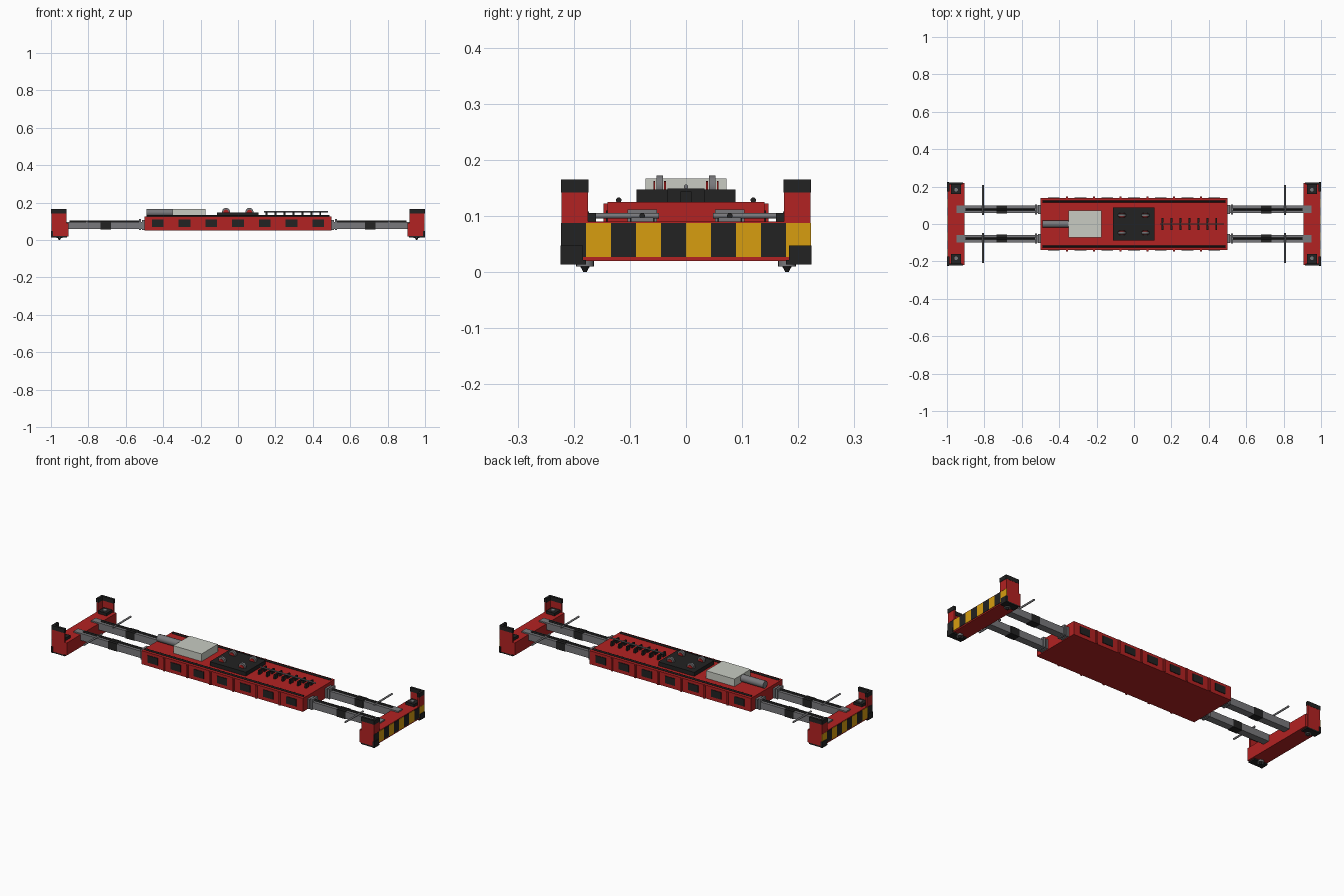
import bpy, bmesh, math
from mathutils import Matrix, Vector

old = bpy.data.objects.get("Cube")
if old:
    bpy.data.objects.remove(old, do_unlink=True)


def material(name, r, g, b):
    m = bpy.data.materials.new(name)
    m.use_nodes = True
    m.diffuse_color = (r, g, b, 1)
    m.node_tree.nodes["Principled BSDF"].inputs["Base Color"].default_value = (r, g, b, 1)
    return m


RED = material("red paint", 0.45, 0.016, 0.016)
BLACK = material("black rubber", 0.016, 0.016, 0.016)
YELLOW = material("hazard yellow", 0.68, 0.34, 0.005)
STEEL = material("grey steel", 0.19, 0.19, 0.2)
PALE = material("pale cabinet grey", 0.58, 0.6, 0.54)


def finish(name, bm, mat):
    bmesh.ops.recalc_face_normals(bm, faces=bm.faces)
    mesh = bpy.data.meshes.new(name)
    bm.to_mesh(mesh)
    bm.free()
    mesh.materials.append(mat)
    obj = bpy.data.objects.new(name, mesh)
    bpy.context.collection.objects.link(obj)
    return obj


def box(name, mat, x, y, z):
    """Box spanning the (low, high) ranges x, y and z."""
    bm = bmesh.new()
    spans = [sorted(r) for r in (x, y, z)]
    size = [b - a for a, b in spans]
    centre = Vector([(a + b) / 2 for a, b in spans])
    bmesh.ops.create_cube(bm, size=1, matrix=Matrix.Translation(centre) @ Matrix.Diagonal((*size, 1)))
    return finish(name, bm, mat)


def rod(name, mat, start, end, r1, r2=None, sides=16):
    """Cylinder or cone running from start to end."""
    a, b = Vector(start), Vector(end)
    bm = bmesh.new()
    turn = (b - a).to_track_quat('Z', 'Y').to_matrix().to_4x4()
    bmesh.ops.create_cone(bm, cap_ends=True, segments=sides, radius1=r1,
                          radius2=r1 if r2 is None else r2, depth=(b - a).length,
                          matrix=Matrix.Translation((a + b) / 2) @ turn)
    for f in bm.faces:
        f.smooth = len(f.verts) == 4
    for e in bm.edges:
        e.smooth = all(len(f.verts) == 4 for f in e.link_faces)
    return finish(name, bm, mat)


# Central frame with side ribs, inspection panels and top hoses
box("main_frame", RED, (-0.5, 0.5), (-0.14, 0.14), (0.05, 0.125))
for s in (-1, 1):
    for i in range(7):
        x = (i - 3) * 0.143
        box("side_panel", BLACK, (x - 0.031, x + 0.031), (s * 0.139, s * 0.143), (0.07, 0.11))
    for i in range(6):
        x = (i - 2.5) * 0.143
        box("side_rib", RED, (x - 0.005, x + 0.005), (s * 0.139, s * 0.147), (0.05, 0.122))
    rod("frame_hose", BLACK, (-0.49, s * 0.12, 0.128), (0.49, s * 0.12, 0.128), 0.005, sides=10)

# Power cabinet and its motor
box("cabinet", PALE, (-0.35, -0.175), (-0.072, 0.072), (0.125, 0.167))
rod("motor", STEEL, (-0.49, 0, 0.146), (-0.35, 0, 0.146), 0.02, sides=20)

# Lifting platform with four sheaves between cheek plates
box("lifting_platform", BLACK, (-0.113, 0.11), (-0.088, 0.088), (0.125, 0.147))
for x in (-0.064, 0.061):
    for y in (-0.047, 0.047):
        rod("sheave", STEEL, (x, y - 0.006, 0.151), (x, y + 0.006, 0.151), 0.021, sides=20)
        for s in (-1, 1):
            rod("sheave_cheek", RED, (x, y + s * 0.008, 0.147), (x, y + s * 0.011, 0.147), 0.015)

# Cable run with clamps
for i in range(7):
    x = 0.152 + i * 0.048
    for s in (-1, 1):
        box("cable_clamp", BLACK, (x - 0.005, x + 0.005), (s * 0.009, s * 0.033), (0.125, 0.147))
    box("clamp_bridge", BLACK, (x - 0.004, x + 0.004), (-0.033, 0.033), (0.143, 0.149))
rod("control_cable", STEEL, (0.14, 0, 0.152), (0.48, 0, 0.152), 0.004, sides=10)

for e in (-1, 1):
    # Telescopic beams
    for s in (-1, 1):
        y = s * 0.078
        box("telescopic_beam", STEEL, (e * 0.49, e * 0.95), (y - 0.02, y + 0.02), (0.058, 0.097))
        box("beam_collar", STEEL, (e * 0.5, e * 0.512), (y - 0.024, y + 0.024), (0.054, 0.107))
        box("beam_collar_lip", STEEL, (e * 0.518, e * 0.53), (y - 0.026, y + 0.026), (0.054, 0.111))
        box("beam_wear_band", BLACK, (e * 0.68, e * 0.735), (y - 0.0215, y + 0.0215), (0.056, 0.0985))
        rod("beam_hose", BLACK, (e * 0.53, y, 0.1), (e * 0.9, y, 0.1), 0.005, sides=10)
        rod("flipper_rod", STEEL, (e * 0.808, s * 0.048, 0.1), (e * 0.808, s * 0.208, 0.1), 0.005, sides=10)

    # End beam with hazard stripes
    box("end_beam", RED, (e * 0.905, e * 0.995), (-0.22, 0.22), (0.02, 0.09))
    for i in range(10):
        y = (i - 5) * 0.0445
        box("hazard_stripe", YELLOW if i % 2 else BLACK, (e * 0.994, e * 0.997),
            (y, y + 0.0445), (0.027, 0.087))

    # Corner guides, black caps, feet and twist locks
    for s in (-1, 1):
        box("guide_end_plate", RED, (e * 0.988, e * 0.997), (s * 0.175, s * 0.222), (0.088, 0.143))
        box("guide_side_plate", RED, (e * 0.918, e * 0.997), (s * 0.212, s * 0.222), (0.02, 0.143))
        box("guide_end_cap", BLACK, (e * 0.986, e * 0.999), (s * 0.174, s * 0.223), (0.142, 0.165))
        box("guide_side_cap", BLACK, (e * 0.917, e * 0.999), (s * 0.21, s * 0.223), (0.142, 0.165))
        box("corner_foot", BLACK, (e * 0.915, e * 0.999), (s * 0.178, s * 0.222), (0.013, 0.021))
        box("foot_end_guard", BLACK, (e * 0.99, e * 1.0), (s * 0.184, s * 0.224), (0.013, 0.047))
        box("lock_housing", BLACK, (e * 0.925, e * 0.978), (s * 0.16, s * 0.211), (0.09, 0.105))
        rod("lock_actuator", STEEL, (e * 0.951, s * 0.183, 0.105), (e * 0.951, s * 0.183, 0.108), 0.01)
        rod("lock_flange", STEEL, (e * 0.955, s * 0.18, 0.01), (e * 0.955, s * 0.18, 0.021), 0.016)
        rod("lock_tip", BLACK, (e * 0.955, s * 0.18, 0.011), (e * 0.955, s * 0.18, 0), 0.009, 0.003)
